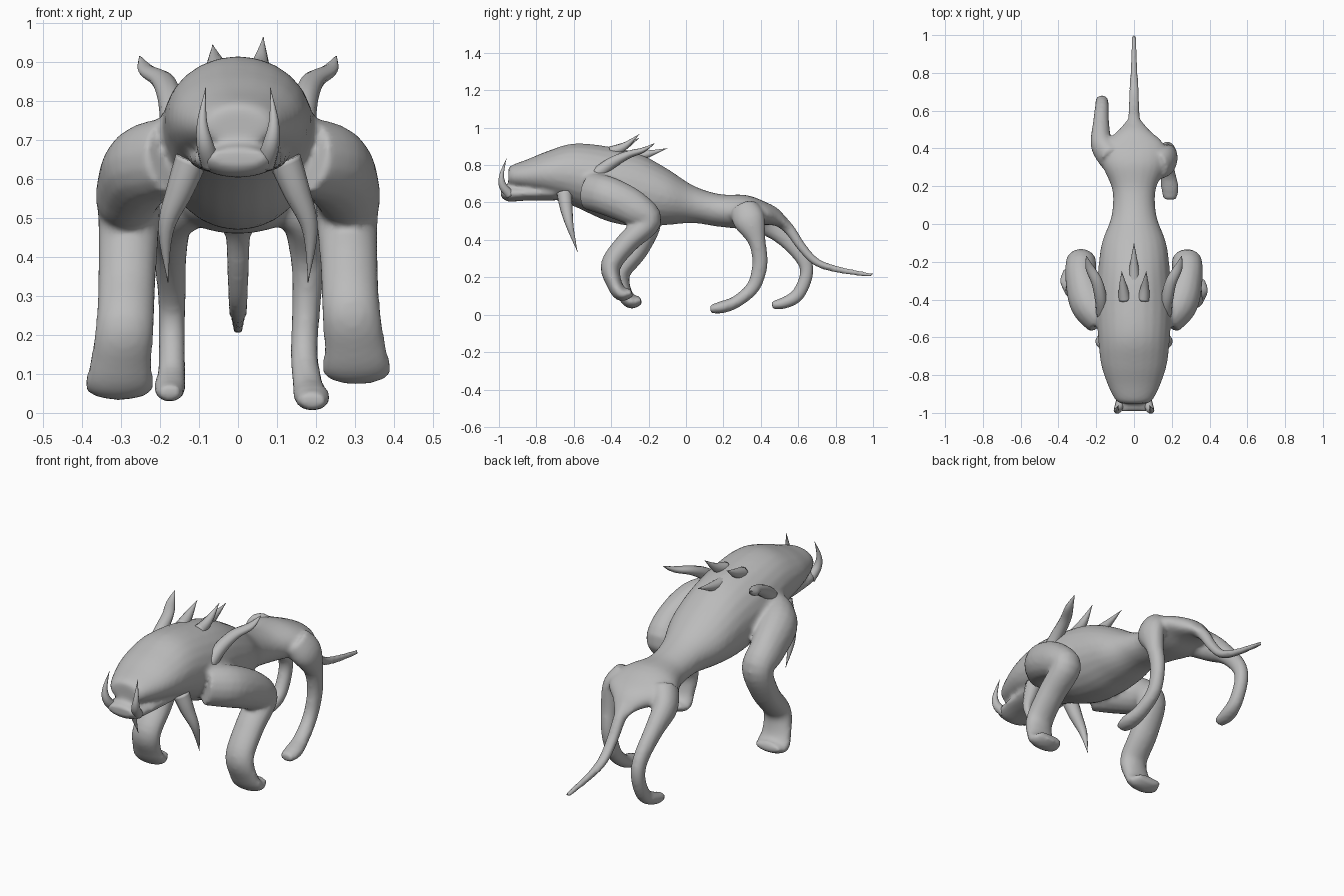
import bpy, bmesh, math
from mathutils import Vector

default_cube = bpy.data.objects.get("Cube")
if default_cube:
    bpy.data.objects.remove(default_cube, do_unlink=True)

hide = bpy.data.materials.new("grey_hide")
hide.use_nodes = True
hide_colour = (0.5, 0.5, 0.5, 1)
hide.diffuse_color = hide_colour
hide.node_tree.nodes["Principled BSDF"].inputs["Base Color"].default_value = hide_colour


def spline(points, steps):
    """Smooth curve through all points; every component is interpolated."""
    samples = []
    last = len(points) - 1
    for i in range(last):
        before, start = points[max(i - 1, 0)], points[i]
        end, after = points[i + 1], points[min(i + 2, last)]
        for step in range(steps):
            t = step / steps
            sample = []
            for a, b, c, d in zip(before, start, end, after):
                slope_b, slope_c = (c - a) / 2, (d - b) / 2
                sample.append(b + slope_b * t
                              + (3 * (c - b) - 2 * slope_b - slope_c) * t ** 2
                              + (2 * (b - c) + slope_b + slope_c) * t ** 3)
            samples.append(sample)
    samples.append(list(points[last]))
    return samples


def loft(name, points, sides=16, steps=5, upright=False):
    """Skin oval rings along a path of (x, y, z, half width, half depth)."""
    samples = spline(points, steps)
    centres = [Vector(sample[:3]) for sample in samples]
    bm = bmesh.new()
    rings = []
    for i, (centre, sample) in enumerate(zip(centres, samples)):
        tangent = centres[min(i + 1, len(centres) - 1)] - centres[max(i - 1, 0)]
        tangent = Vector((0, 1, 0)) if upright else tangent.normalized()
        across = Vector((1, 0, 0))
        across = (across - tangent * across.dot(tangent)).normalized()
        depth = tangent.cross(across)
        ring = []
        for k in range(sides):
            angle = math.tau * k / sides
            ring.append(bm.verts.new(centre
                                     + across * math.cos(angle) * max(sample[3], .001)
                                     + depth * math.sin(angle) * max(sample[4], .001)))
        rings.append(ring)
    for ring, following in zip(rings, rings[1:]):
        for k in range(sides):
            n = (k + 1) % sides
            bm.faces.new((ring[k], ring[n], following[n], following[k]))
    bm.faces.new(rings[0])
    bm.faces.new(rings[-1])
    bmesh.ops.recalc_face_normals(bm, faces=bm.faces)
    mesh = bpy.data.meshes.new(name)
    bm.to_mesh(mesh)
    bm.free()
    mesh.materials.append(hide)
    mesh.shade_smooth()
    obj = bpy.data.objects.new(name, mesh)
    bpy.context.collection.objects.link(obj)
    return obj


def trunk(name, sections):
    """Loft upright rings from (y, top, bottom, half width)."""
    return loft(name, [(0, y, (top + bottom) / 2, width, (top - bottom) / 2)
                       for y, top, bottom, width in sections], sides=24, upright=True)


def spike(name, side, path, radius):
    """Pointed horn or tusk that swells a little, then tapers to a tip."""
    count = len(path) - 1
    points = []
    for i, (x, y, z) in enumerate(path):
        r = radius * (1 - (i / count) ** 1.6)
        points.append((side * x, y, z, r, r))
    return loft(name, points, sides=10)


# Head, chest, waist and rump
body = trunk("body", [
    (-.95, .78, .69, .07), (-.93, .8, .68, .1), (-.85, .83, .66, .14),
    (-.74, .875, .63, .175), (-.6, .915, .58, .19), (-.42, .9, .5, .2),
    (-.25, .86, .47, .19), (-.1, .78, .48, .17), (.04, .69, .49, .12),
    (.18, .645, .47, .115), (.32, .64, .46, .17), (.42, .605, .48, .16),
    (.5, .56, .47, .08), (.56, .48, .44, .03)])
flesh = [body]

# Jutting lower jaw
flesh.append(trunk("jaw", [(-.7, .7, .61, .13), (-.85, .69, .61, .115),
                           (-.95, .69, .605, .095), (-.99, .68, .63, .075)]))

# Tail
flesh.append(loft("tail", [
    (0, .47, .53, .06, .04), (0, .55, .46, .035, .03), (0, .62, .36, .03, .025),
    (0, .7, .28, .026, .022), (0, .82, .24, .02, .018), (0, 1, .21, .012, .012)]))

# Heavy front legs; the right one is set lower and further back
for label, side, back, drop in (("left", 1, 0, 0), ("right", -1, .05, .04)):
    flesh.append(loft(label + "_front_leg", [
        (side * .17, -.52, .66, .08, .1), (side * .24, -.42, .635, .1, .105),
        (side * .28, -.28, .57, .085, .095), (side * .28, -.2, .5, .08, .07),
        (side * .285, -.31 + back, .39 - drop, .075, .06),
        (side * .29, -.4 + back, .27 - drop, .075, .055),
        (side * .3, -.385 + back, .17 - drop, .08, .042),
        (side * .305, -.345 + back, .11 - drop, .09, .038),
        (side * .305, -.29 + back, .12 - drop, .07, .022)]))

# Slim hind legs, left stepping forward and right pushing back
flesh.append(loft("left_hind_leg", [
    (.12, .31, .56, .07, .08), (.17, .34, .5, .06, .085), (.18, .38, .39, .045, .047),
    (.175, .395, .27, .037, .042), (.17, .36, .15, .036, .037),
    (.18, .27, .07, .04, .033), (.19, .19, .04, .047, .033), (.19, .13, .03, .035, .022)]))
flesh.append(loft("right_hind_leg", [
    (-.12, .35, .55, .07, .08), (-.17, .42, .5, .06, .07), (-.175, .52, .42, .045, .05),
    (-.17, .62, .31, .037, .042), (-.17, .645, .22, .035, .036),
    (-.17, .6, .11, .036, .036), (-.175, .53, .065, .042, .032), (-.175, .46, .05, .03, .022)]))

# Blend the fleshy parts into one smooth skin
bpy.ops.object.select_all(action="DESELECT")
for part in flesh:
    part.select_set(True)
bpy.context.view_layer.objects.active = body
bpy.ops.object.join()
skin = body.modifiers.new("skin", "REMESH")
skin.mode = "VOXEL"
skin.voxel_size = .011
skin.use_smooth_shade = True
blend = body.modifiers.new("blend", "SMOOTH")
blend.factor = .5
blend.iterations = 6

# Paired tusks, cheek fangs and horns
for label, side in (("left", 1), ("right", -1)):
    spike(label + "_tusk", side, [(.07, -.94, .64), (.085, -.98, .69),
                                  (.092, -.985, .75), (.083, -.96, .835)], .026)
    spike(label + "_cheek_fang", side, [(.12, -.65, .65), (.15, -.64, .57),
                                        (.185, -.62, .47), (.18, -.58, .335)], .042)
    spike(label + "_crest_horn", side, [(.05, -.4, .87), (.058, -.33, .9),
                                        (.065, -.25, .955 + side * .01)], .032)
    loft(label + "_ear_horn", [
        (side * .17, -.48, .75, .03, .035), (side * .175, -.4, .81, .032, .032),
        (side * .195, -.31, .855, .03, .022), (side * .235, -.23, .88, .022, .014),
        (side * .252, -.17, .915, .002, .002)], sides=10)

# Single spine spike between the shoulders
spike("spine_spike", 1, [(0, -.32, .84), (0, -.22, .855), (0, -.1, .89)], .034)
